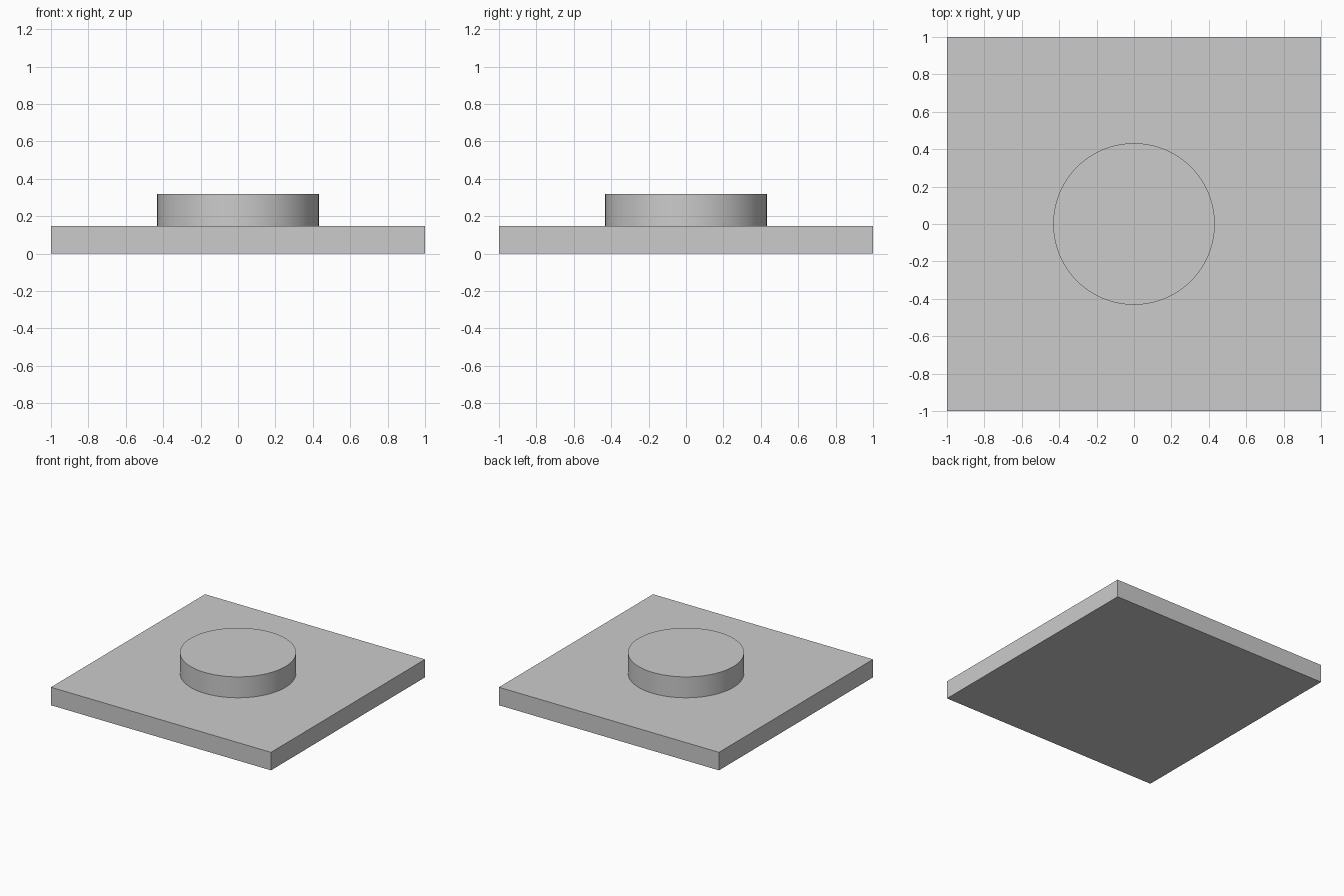
import bpy
import bmesh
import math
from mathutils import Matrix

cube = bpy.data.objects.get("Cube")
if cube:
    bpy.data.objects.remove(cube, do_unlink=True)

SIDE = 2.0
PLATE_HEIGHT = 0.148
KNOB_TOP = 0.32
KNOB_RADIUS = 0.432

# Single light grey material
grey = bpy.data.materials.new("light_grey")
grey.use_nodes = True
colour = (0.6, 0.6, 0.6, 1.0)
grey.diffuse_color = colour
grey.node_tree.nodes["Principled BSDF"].inputs["Base Color"].default_value = colour


def make_part(name, bm):
    mesh = bpy.data.meshes.new(name)
    bm.to_mesh(mesh)
    bm.free()
    mesh.materials.append(grey)
    part = bpy.data.objects.new(name, mesh)
    bpy.context.collection.objects.link(part)
    return part


# Square base plate
bm = bmesh.new()
bmesh.ops.create_cube(bm, size=1.0, matrix=Matrix.Translation((0, 0, PLATE_HEIGHT / 2))
                      @ Matrix.Diagonal((SIDE, SIDE, PLATE_HEIGHT, 1)))
make_part("base_plate", bm)

# Round knob, open where it rests on the plate
bm = bmesh.new()
bmesh.ops.create_cone(bm, cap_ends=True, segments=96, radius1=KNOB_RADIUS,
                      radius2=KNOB_RADIUS, depth=KNOB_TOP - PLATE_HEIGHT,
                      matrix=Matrix.Translation((0, 0, (KNOB_TOP + PLATE_HEIGHT) / 2)))
bm.normal_update()
underside = [f for f in bm.faces if f.normal.z < -0.9]
bmesh.ops.delete(bm, geom=underside, context="FACES")
knob = make_part("round_knob", bm)

# Smooth wall with a crisp rim
bpy.ops.object.select_all(action="DESELECT")
knob.select_set(True)
bpy.context.view_layer.objects.active = knob
bpy.ops.object.shade_smooth_by_angle(angle=math.radians(30))
